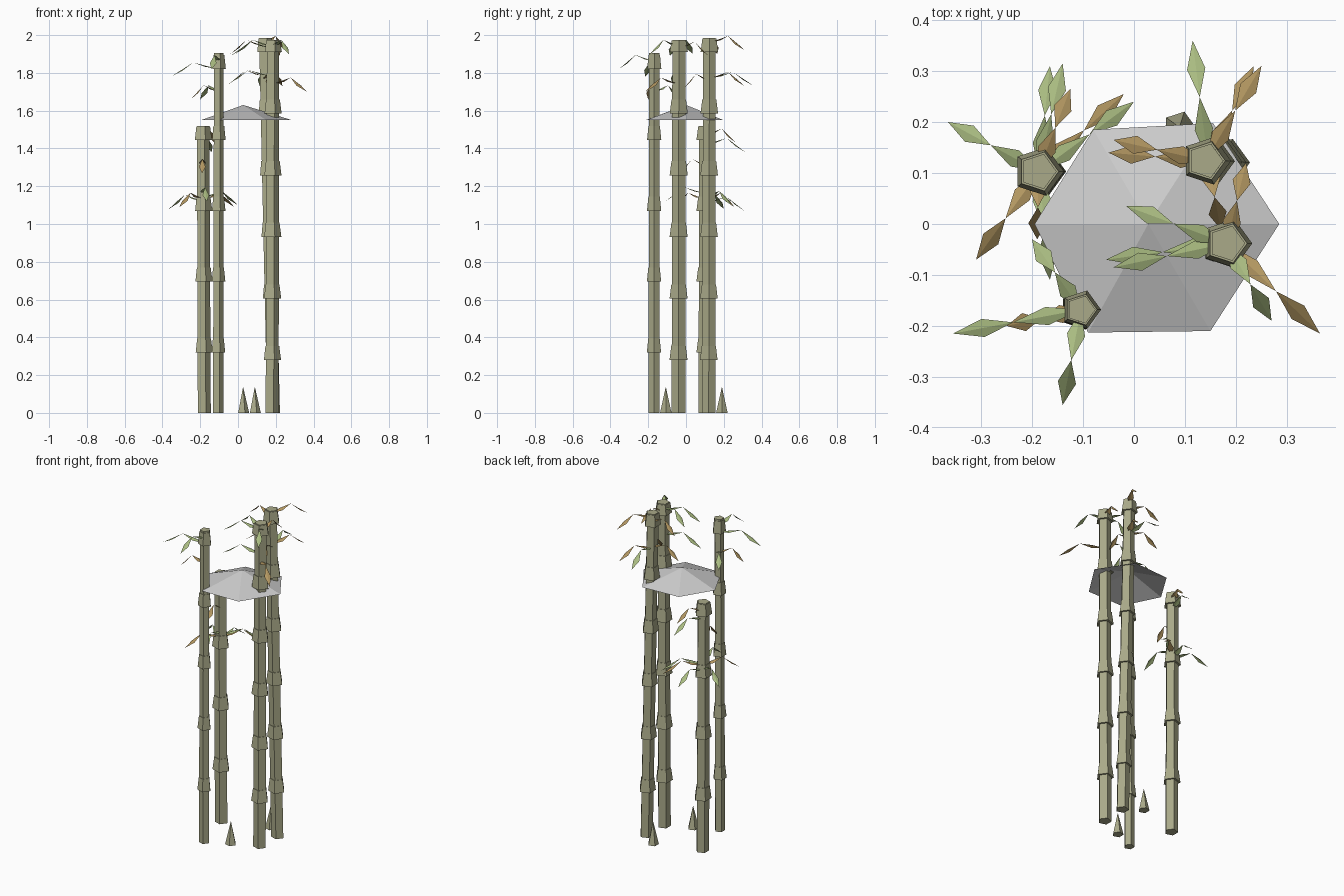
import bpy, bmesh, math
from mathutils import Vector

if "Cube" in bpy.data.objects:
    bpy.data.objects.remove(bpy.data.objects["Cube"])


def material(name, rgb):
    m = bpy.data.materials.new(name)
    m.diffuse_color = (*rgb, 1)
    m.use_nodes = True
    m.node_tree.nodes["Principled BSDF"].inputs["Base Color"].default_value = m.diffuse_color
    return m


CANE = material("cane", (0.40, 0.40, 0.25))
GREEN = material("green_leaf", (0.40, 0.50, 0.22))
BROWN = material("brown_leaf", (0.45, 0.31, 0.12))


def finish(bm, name, mat=None):
    me = bpy.data.meshes.new(name)
    bm.to_mesh(me)
    bm.free()
    ob = bpy.data.objects.new(name, me)
    bpy.context.collection.objects.link(ob)
    if mat:
        me.materials.append(mat)
    return ob


def frustum(bm, p0, r0, p1, r1, sides=5):
    # closed low-poly tube section between two points
    rings = []
    for p, r in ((p0, r0), (p1, r1)):
        rings.append([bm.verts.new((p[0] + r * math.cos(math.tau * i / sides),
                                    p[1] + r * math.sin(math.tau * i / sides), p[2]))
                      for i in range(sides)])
    a, b = rings
    for i in range(sides):
        j = (i + 1) % sides
        bm.faces.new((a[i], a[j], b[j], b[i]))
    bm.faces.new(a[::-1])
    bm.faces.new(b)


def leaf(bm, base, mid, tip, width=0.018):
    # rising inner blade followed by a drooping outer blade
    for p, q in ((base, mid), (mid, tip)):
        side = (q - p).cross(Vector((0, 0, 1))).normalized() * width
        c = p.lerp(q, 0.5) - Vector((0, 0, 0.005))
        v = [bm.verts.new(k) for k in (p, c + side, q, c - side)]
        bm.faces.new((v[0], v[1], v[2]))
        bm.faces.new((v[0], v[2], v[3]))


# Each cane: base xy, top xyz, radius, first node height, node spacing, leaf tips
CANES = {
    "back_left": ((-0.182, 0.103), (-0.188, 0.103, 1.52), 0.038, 0.32, 0.375,
                  {"green": [(-.365, .20, 1.08), (-.165, .31, 1.07), (-.14, .315, 1.38),
                             (0, .24, 1.10), (-.165, -.11, 1.12)],
                   "brown": [(-.31, -.07, 1.09), (-.125, .265, 1.43), (-.02, .255, 1.09),
                             (-.19, -.03, 1.27)]}),
    "front_left": ((-0.108, -0.17), (-0.104, -0.168, 1.905), 0.030, 0.32, 0.375,
                   {"green": [(-.355, -.215, 1.78), (-.14, -.355, 1.82), (-.20, -.03, 1.66)],
                    "brown": [(-.25, -.20, 1.66)]}),
    "back_right": ((0.185, 0.12), (0.14, 0.124, 1.985), 0.037, 0.28, 0.326,
                   {"green": [(.115, .36, 1.73)],
                    "brown": [(.25, .31, 1.92), (.235, .31, 1.73), (-.05, .14, 1.74),
                              (-.04, .165, 1.90), (.17, -.01, 1.72)]}),
    "front_right": ((0.177, -0.04), (0.182, -0.038, 1.975), 0.038, 0.28, 0.326,
                    {"green": [(-.015, .035, 1.90), (-.055, -.07, 1.74), (-.04, -.085, 1.89),
                               (.27, -.19, 1.90)],
                     "brown": [(.365, -.215, 1.70), (.22, .12, 1.89)]}),
}

for name, (base, top, r, first, step, leaves) in CANES.items():
    foot, head = Vector((*base, 0)), Vector(top)

    def at(z):
        return foot.lerp(head, z / head.z)

    # stalk with flared collars at the nodes
    bm = bmesh.new()
    frustum(bm, foot, r, head, r * 0.95)
    z = first
    while z < head.z - 0.03:
        frustum(bm, at(z), r * 1.32, at(min(z + 0.075, head.z - 0.004)), r * 1.06)
        z += step
    finish(bm, name + "_cane", CANE)

    # leaves
    for colour, mat in (("green", GREEN), ("brown", BROWN)):
        bm = bmesh.new()
        for t in leaves[colour]:
            tip = Vector(t)
            start = at(tip.z + 0.04)
            mid = start.lerp(tip, 0.53)
            mid.z = min(tip.z + 0.075, 2.0)
            leaf(bm, start, mid, tip)
        finish(bm, f"{name}_{colour}_leaves", mat)

# young shoots on the ground
for i, (x, y) in enumerate(((0.027, -0.107), (0.089, 0.19))):
    bm = bmesh.new()
    frustum(bm, (x, y, 0), 0.032, (x, y, 0.135), 0.001)
    finish(bm, f"shoot_{i + 1}", CANE)

# open six-sided canopy
bm = bmesh.new()
rim = [bm.verts.new((x, y, 1.55)) for x, y in
       ((0.285, 0), (0.155, 0.198), (-0.08, 0.185), (-0.195, 0), (-0.09, -0.213), (0.15, -0.21))]
apex = bm.verts.new((0.028, 0, 1.63))
for i in range(6):
    bm.faces.new((rim[i], rim[(i + 1) % 6], apex))
finish(bm, "canopy")
